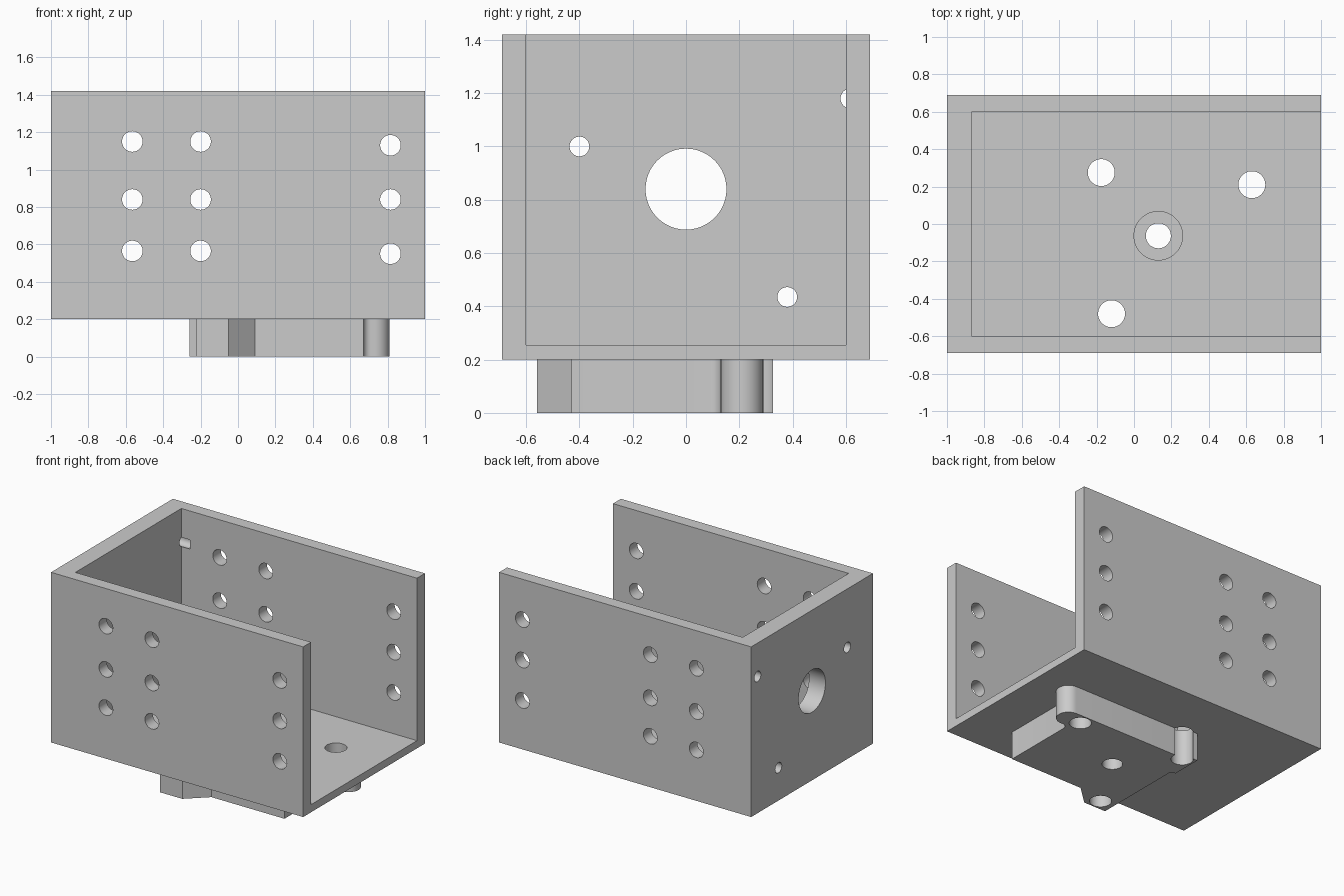
import bpy, bmesh, math
from mathutils import Matrix, Vector

default = bpy.data.objects.get("Cube")
if default:
    bpy.data.objects.remove(default, do_unlink=True)

grey = bpy.data.materials.new("plain grey")
grey.use_nodes = True
GREY = (0.6, 0.6, 0.6, 1)
grey.diffuse_color = GREY
grey.node_tree.nodes["Principled BSDF"].inputs["Base Color"].default_value = GREY


def make_object(name, bm):
    bmesh.ops.recalc_face_normals(bm, faces=bm.faces)
    mesh = bpy.data.meshes.new(name)
    bm.to_mesh(mesh)
    bm.free()
    mesh.materials.append(grey)
    obj = bpy.data.objects.new(name, mesh)
    bpy.context.collection.objects.link(obj)
    return obj


def box(name, low, high):
    bm = bmesh.new()
    low, high = Vector(low), Vector(high)
    bmesh.ops.create_cube(bm, size=1, matrix=Matrix.Translation((low + high) / 2)
                          @ Matrix.Diagonal((high - low).to_4d()))
    return make_object(name, bm)


def prism(name, outline, bottom, top):
    bm = bmesh.new()
    face = bm.faces.new([bm.verts.new((x, y, bottom)) for x, y in outline])
    side = bmesh.ops.extrude_face_region(bm, geom=[face])["geom"]
    bmesh.ops.translate(bm, vec=(0, 0, top - bottom),
                        verts=[v for v in side if isinstance(v, bmesh.types.BMVert)])
    return make_object(name, bm)


def arc(cx, cy, r, start, end, steps=12):
    angles = [math.radians(start + (end - start) * i / steps) for i in range(steps + 1)]
    return [(cx + r * math.cos(a), cy + r * math.sin(a)) for a in angles]


def cut(targets, cutter):
    """Subtract the cutter from every target, then discard it."""
    cutter.hide_render = True
    for obj in targets:
        mod = obj.modifiers.new("cut", "BOOLEAN")
        mod.operation = "DIFFERENCE"
        mod.solver = "EXACT"
        mod.object = cutter
        bpy.context.view_layer.objects.active = obj
        bpy.ops.object.modifier_apply(modifier=mod.name)
    bpy.data.objects.remove(cutter, do_unlink=True)


def drill(targets, axis, centre, radius, length):
    bm = bmesh.new()
    turn = {"X": Matrix.Rotation(math.pi / 2, 4, "Y"),
            "Y": Matrix.Rotation(math.pi / 2, 4, "X"),
            "Z": Matrix.Identity(4)}[axis]
    bmesh.ops.create_cone(bm, cap_ends=True, segments=48, radius1=radius, radius2=radius,
                          depth=length, matrix=Matrix.Translation(centre) @ turn)
    cut(targets, make_object("drill", bm))


# Channel: a box open at the top and at the +x end
channel = box("channel", (-1, -0.69, 0.2), (1, 0.69, 1.42))
cut([channel], box("cavity", (-0.87, -0.6, 0.255), (1.2, 0.6, 1.6)))

# Mounting foot with a rounded lug and a filleted inner corner
outline = [(0.67, -0.43), *arc(0.71, 0.09, 0.04, 180, 90, 6),
           *arc(0.73, 0.21, 0.08, -90, 90, 16),
           (-0.17, 0.29), (-0.17, 0.327), (-0.26, 0.327), (-0.26, 0.11),
           (-0.225, 0.09), (-0.225, -0.56), (-0.05, -0.56), (0.09, -0.43)]
foot = prism("mounting_foot", outline, 0, 0.2)

# Side wall holes, through both walls
for x, heights in ((-0.565, (1.15, 0.84, 0.565)), (-0.2, (1.15, 0.84, 0.565)),
                   (0.815, (1.13, 0.84, 0.55))):
    for z in heights:
        drill([channel], "Y", (x, 0, z), 0.055, 2)

# End wall: central opening and three small screw holes
drill([channel], "X", (-1, 0, 0.84), 0.152, 0.5)
for y, z in ((-0.4, 1.0), (0.38, 0.435), (0.617, 1.18)):
    drill([channel], "X", (-1, y, z), 0.037, 0.4)

# Floor holes, through the foot as well
for x, y in ((-0.175, 0.275), (0.63, 0.21), (-0.12, -0.48)):
    drill([channel, foot], "Z", (x, y, 0.15), 0.072, 0.6)
drill([channel, foot], "Z", (0.13, -0.063, 0.15), 0.067, 0.6)
drill([channel, foot], "Z", (0.13, -0.063, 0.25), 0.13, 0.24)

# Smooth round surfaces, sharp edges
bpy.ops.object.select_all(action="DESELECT")
for obj in (channel, foot):
    obj.select_set(True)
bpy.context.view_layer.objects.active = channel
bpy.ops.object.shade_smooth_by_angle(angle=math.radians(30))
